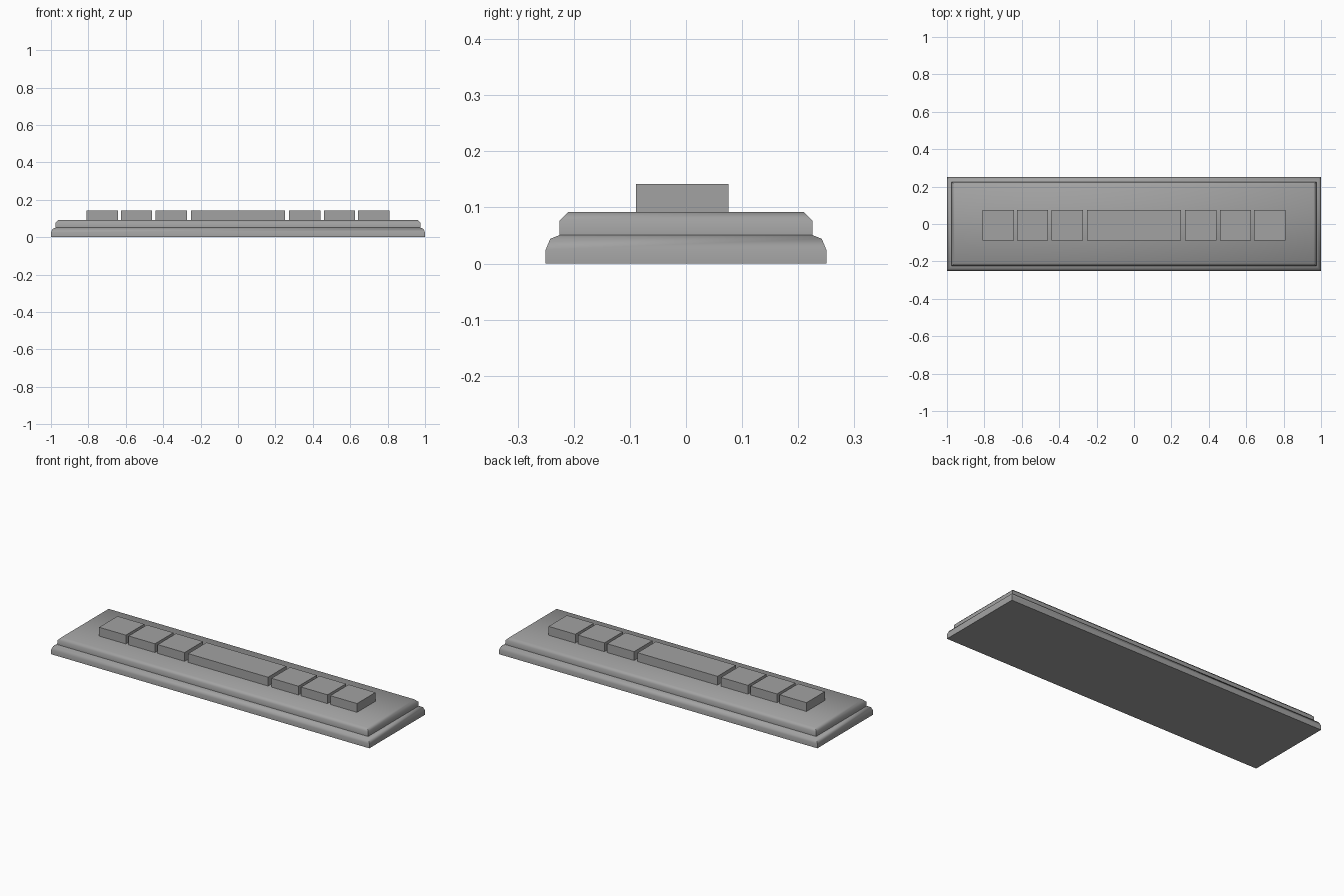
import bpy
import bmesh
import math

cube = bpy.data.objects.get("Cube")
if cube:
    bpy.data.objects.remove(cube, do_unlink=True)

# Single stone grey for the whole model
grey = bpy.data.materials.new("stone_grey")
grey.use_nodes = True
colour = (0.36, 0.36, 0.36, 1)
grey.diffuse_color = colour
grey.node_tree.nodes["Principled BSDF"].inputs["Base Color"].default_value = colour


def finish(name, bm):
    bmesh.ops.recalc_face_normals(bm, faces=bm.faces)
    mesh = bpy.data.meshes.new(name)
    bm.to_mesh(mesh)
    bm.free()
    mesh.materials.append(grey)
    obj = bpy.data.objects.new(name, mesh)
    bpy.context.collection.objects.link(obj)
    return obj


def stepped_slab(name, profile, half_x, half_y):
    """Stack of rectangles: each profile entry is (inset, height)."""
    bm = bmesh.new()
    rings = []
    for inset, z in profile:
        x, y = half_x - inset, half_y - inset
        rings.append([bm.verts.new((sx * x, sy * y, z))
                      for sx, sy in ((-1, -1), (1, -1), (1, 1), (-1, 1))])
    for low, high in zip(rings, rings[1:]):
        for i in range(4):
            j = (i + 1) % 4
            bm.faces.new((low[i], low[j], high[j], high[i]))
    bm.faces.new(rings[0])
    bm.faces.new(rings[-1])
    return finish(name, bm)


def block(name, x0, x1, y0, y1, z0, z1):
    bm = bmesh.new()
    bmesh.ops.create_cube(bm, size=1)
    for v in bm.verts:
        v.co.x = x1 if v.co.x > 0 else x0
        v.co.y = y1 if v.co.y > 0 else y0
        v.co.z = z1 if v.co.z > 0 else z0
    return finish(name, bm)


# Two-tier plinth with bevelled rims
plinth = stepped_slab("plinth", [(0, 0), (0, 0.025), (0.008, 0.044), (0.025, 0.051),
                                 (0.025, 0.077), (0.04, 0.092)], 1.0, 0.25)
bpy.context.view_layer.objects.active = plinth
plinth.select_set(True)
bpy.ops.object.shade_smooth_by_angle(angle=math.radians(48))

# Row of raised blocks: a long centre one flanked by three on each side
block("centre_block", -0.251, 0.251, -0.089, 0.076, 0.09, 0.142)
spans = [(0.273, 0.442), (0.459, 0.625), (0.642, 0.81)]
for n, (near, far) in enumerate(spans, 1):
    block(f"left_block_{n}", near, far, -0.089, 0.076, 0.09, 0.142)
    block(f"right_block_{n}", -far, -near, -0.089, 0.076, 0.09, 0.142)
